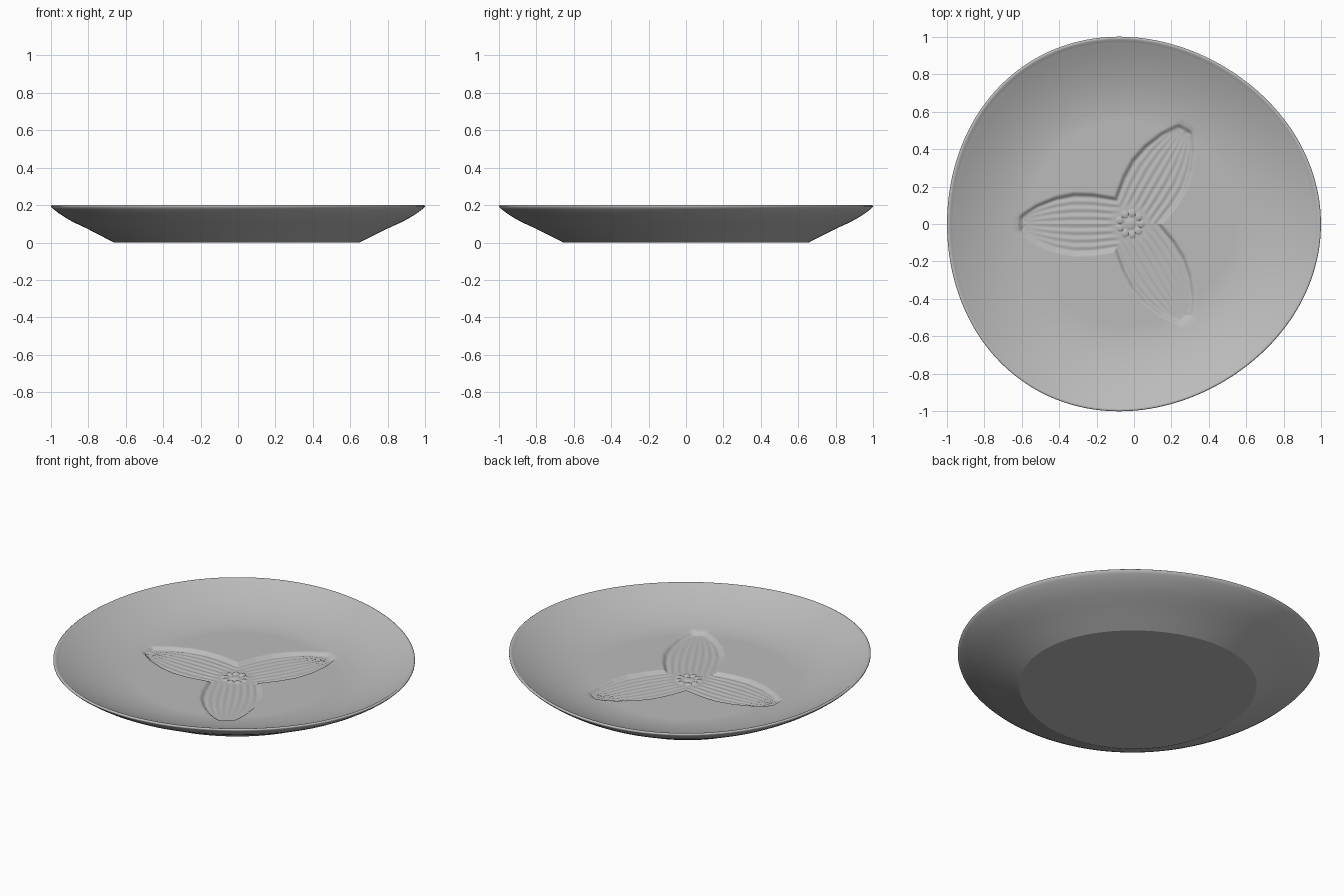
import bpy
import bmesh
from math import cos, sin, pi, hypot, atan2, sqrt

cube = bpy.data.objects.get("Cube")
if cube:
    bpy.data.objects.remove(cube, do_unlink=True)

SEGMENTS = 360
CENTRE_X = -0.02
LOBE = 0.02            # gentle three-lobed outline
FLOOR = 0.073
PETAL_DEPTH = 0.015
PETAL_END = 0.58

# Half width of a petal along its length
PETAL = [(0.0, 0.14), (0.08, 0.14), (0.2, 0.16), (0.3, 0.163),
         (0.4, 0.142), (0.5, 0.1), (0.56, 0.06), (0.6, 0.03)]
# Outside of the plate, from the rim down to the foot
OUTER = [(0.975, 0.192), (0.984, 0.199), (0.992, 0.2), (0.998, 0.196),
         (0.998, 0.191), (0.985, 0.178), (0.957, 0.157), (0.92, 0.133),
         (0.877, 0.109), (0.807, 0.077), (0.73, 0.038), (0.655, 0.0)]


def smooth(a, b, x):
    t = min(1, max(0, (x - a) / (b - a)))
    return t * t * (3 - 2 * t)


def petal_width(s):
    for (s0, w0), (s1, w1) in zip(PETAL, PETAL[1:]):
        if s <= s1:
            return w0 + (w1 - w0) * (s - s0) / (s1 - s0)
    return PETAL[-1][1]


def fold(angle, count):
    """Fold an angle into one of several equal sectors."""
    step = 2 * pi / count
    return (angle + step / 2) % step - step / 2


def relief(r, angle):
    """Height of the engraved flower relative to the floor."""
    if r > 0.65:
        return 0
    a = fold(angle - pi, 3)
    s, t = r * cos(a), abs(r * sin(a))
    w = petal_width(s)
    mask = smooth(-0.01, 0.015, min(w - t, PETAL_END + 0.01 - s))
    veins = 0.002 * cos(8 * pi * t / w) * smooth(0.08, 0.13, r)
    # Ring of seed bumps round a central one
    b = fold(angle, 9)
    gap = min(hypot(r * cos(b) - 0.058, r * sin(b)) / 0.019, r / 0.028)
    bump = 0.006 * sqrt(max(0, 1 - gap * gap))
    return mask * (veins - PETAL_DEPTH) + bump


def inner_height(r):
    return FLOOR + 0.122 * max(0, (r - 0.55) / 0.43) ** 1.8


bm = bmesh.new()


def add_ring(r, height):
    ring = []
    for i in range(SEGMENTS):
        a = 2 * pi * i / SEGMENTS
        radius = r * (1 + LOBE * cos(3 * a))
        z = height + (relief(radius, a) if height > 0 and r < 0.65 else 0)
        ring.append(bm.verts.new((CENTRE_X + radius * cos(a), radius * sin(a), z)))
    return ring


def bridge(first, second):
    for i in range(SEGMENTS):
        j = (i + 1) % SEGMENTS
        bm.faces.new((first[i], second[i], second[j], first[j]))


# Upper surface: fine rings through the flower, coarser up the wall
radii = [0.006 * i for i in range(1, 103)] + [0.64 + 0.025 * i for i in range(14)]
rings = [add_ring(r, inner_height(r)) for r in radii if r < 0.97]

# Rim, underside and foot
rings += [add_ring(r, z) for r, z in OUTER]
foot = rings[-1]
rings += [add_ring(r, 0) for r in (0.5, 0.25, 0.05)]
for first, second in zip(rings, rings[1:]):
    bridge(first, second)

# Close the middle above and below
top = bm.verts.new((CENTRE_X, 0, FLOOR + relief(0, 0)))
base = bm.verts.new((CENTRE_X, 0, 0))
for i in range(SEGMENTS):
    j = (i + 1) % SEGMENTS
    bm.faces.new((top, rings[0][i], rings[0][j]))
    bm.faces.new((base, rings[-1][j], rings[-1][i]))

bmesh.ops.recalc_face_normals(bm, faces=bm.faces)
for face in bm.faces:
    face.smooth = True
# Crisp edge round the foot
for i in range(SEGMENTS):
    bm.edges.get((foot[i], foot[(i + 1) % SEGMENTS])).smooth = False

mesh = bpy.data.meshes.new("plate")
bm.to_mesh(mesh)
bm.free()
plate = bpy.data.objects.new("plate", mesh)
bpy.context.collection.objects.link(plate)

# Plain grey glaze
colour = (0.5, 0.5, 0.5, 1)
glaze = bpy.data.materials.new("grey_glaze")
glaze.use_nodes = True
glaze.diffuse_color = colour
glaze.node_tree.nodes["Principled BSDF"].inputs["Base Color"].default_value = colour
mesh.materials.append(glaze)
